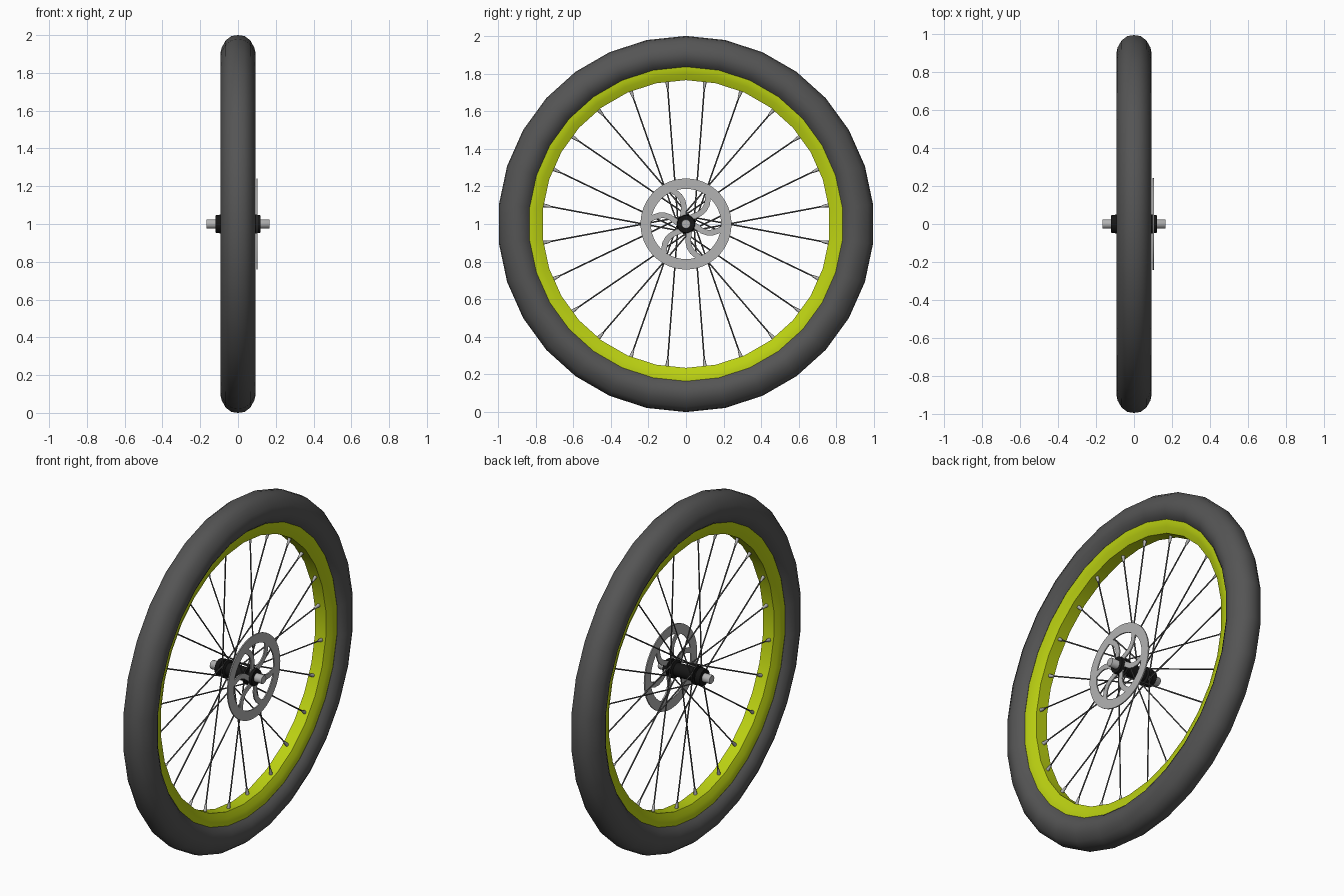
import bpy, bmesh
from math import sin, cos, pi, radians
from mathutils import Vector, Matrix

if "Cube" in bpy.data.objects:
    bpy.data.objects.remove(bpy.data.objects["Cube"])

HUB_Z = 1.0


def material(name, rgb):
    m = bpy.data.materials.new(name)
    m.diffuse_color = (*rgb, 1)
    m.use_nodes = True
    m.node_tree.nodes["Principled BSDF"].inputs["Base Color"].default_value = m.diffuse_color
    return m


rubber = material("rubber", (0.09, 0.09, 0.09))
lime = material("lime", (0.50, 0.64, 0.006))
black = material("black", (0.008, 0.008, 0.008))
steel = material("dark_steel", (0.10, 0.10, 0.10))
silver = material("silver", (0.45, 0.45, 0.45))


def polar(x, r, a):
    return Vector((x, r * cos(a), HUB_Z + r * sin(a)))


def finish(bm, name, mat, smooth=None):
    bmesh.ops.remove_doubles(bm, verts=bm.verts, dist=1e-5)
    bmesh.ops.recalc_face_normals(bm, faces=bm.faces)
    me = bpy.data.meshes.new(name)
    bm.to_mesh(me)
    bm.free()
    me.materials.append(mat)
    ob = bpy.data.objects.new(name, me)
    bpy.context.collection.objects.link(ob)
    if smooth:
        bpy.ops.object.select_all(action='DESELECT')
        ob.select_set(True)
        bpy.context.view_layer.objects.active = ob
        bpy.ops.object.shade_smooth_by_angle(angle=radians(smooth))
    return ob


def lathe(name, profile, n, mat, smooth=35):
    """Revolve a closed (x, radius) profile about the wheel axis."""
    bm = bmesh.new()
    rings = [[bm.verts.new(polar(x, r, pi / 2 + 2 * pi * i / n)) for x, r in profile]
             for i in range(n)]
    m = len(profile)
    for i in range(n):
        a, b = rings[i], rings[(i + 1) % n]
        for j in range(m):
            k = (j + 1) % m
            if profile[j][1] == 0 and profile[k][1] == 0:
                continue
            bm.faces.new((a[j], a[k], b[k], b[j]))
    return finish(bm, name, mat, smooth)


def mirrored(half):
    return half + [(-x, r) for x, r in reversed(half) if x > 0]


def rod(bm, p, q, r1, r2, sides):
    d = q - p
    mat = Matrix.Translation((p + q) / 2) @ d.to_track_quat('Z', 'Y').to_matrix().to_4x4()
    bmesh.ops.create_cone(bm, cap_ends=True, segments=sides, radius1=r1, radius2=r2,
                          depth=d.length, matrix=mat)


# Tyre and rim
lathe("tyre", mirrored([(0.0, 1.0), (0.035, 0.995), (0.065, 0.972), (0.086, 0.935), (0.093, 0.905),
                        (0.088, 0.875), (0.073, 0.85), (0.058, 0.836), (0.05, 0.842)]),
      30, rubber, 60)
lathe("rim", mirrored([(0.056, 0.845), (0.056, 0.822), (0.05, 0.797), (0.035, 0.765)]), 30, lime)

# Hub shell with spoke flanges and end caps, plus axle
lathe("hub", [(-0.12, 0), (-0.12, 0.046), (-0.09, 0.05), (-0.086, 0.036), (-0.078, 0.036),
              (-0.076, 0.052), (-0.064, 0.052), (-0.058, 0.038), (0.058, 0.038), (0.064, 0.052),
              (0.076, 0.052), (0.078, 0.036), (0.086, 0.036), (0.09, 0.05), (0.12, 0.046),
              (0.12, 0)], 24, black)
lathe("axle", [(-0.167, 0), (-0.167, 0.023), (-0.164, 0.025), (0.164, 0.025), (0.167, 0.023),
               (0.167, 0)], 20, silver)

# Spokes and their nipples: alternating flange sides, crossed in pairs
spokes, nipples = bmesh.new(), bmesh.new()
for k in range(24):
    a = radians(7.5 + 15 * k)
    side = 1 if k % 2 else -1
    turn = radians(60) * (1 if (k // 2) % 2 else -1)
    start = polar(side * 0.07, 0.047, a + turn)
    end = polar(side * 0.008, 0.768, a)
    d = (start - end).normalized()
    rod(spokes, start, end, 0.004, 0.004, 6)
    rod(nipples, end, end + d * 0.042, 0.011, 0.006, 8)
finish(spokes, "spokes", steel, 65)
finish(nipples, "spoke_nipples", silver, 50)

# Brake disc: outer ring and six curved arms
X0, X1 = 0.097, 0.104
lathe("brake_disc_ring", [(X0, 0.187), (X1, 0.187), (X1, 0.242), (X0, 0.242)], 48, silver)
path = [Vector(p) for p in ((0.035, 0.0), (0.06, -0.018), (0.085, -0.036), (0.115, -0.046),
                            (0.145, -0.045), (0.17, -0.036), (0.195, -0.024))]
arms = bmesh.new()
for k in range(6):
    turn = Matrix.Rotation(radians(60 * k), 2)
    rows = []
    for i, p in enumerate(path):
        t = (path[min(i + 1, len(path) - 1)] - path[max(i - 1, 0)]).normalized()
        w = Vector((-t.y, t.x)) * 0.015
        l, r = turn @ (p + w), turn @ (p - w)
        rows.append([arms.verts.new((x, q.x, HUB_Z + q.y))
                     for x, q in ((X0, l), (X1, l), (X1, r), (X0, r))])
    for a, b in zip(rows, rows[1:]):
        for j in range(4):
            arms.faces.new((a[j], a[(j + 1) % 4], b[(j + 1) % 4], b[j]))
    arms.faces.new(rows[0])
    arms.faces.new(rows[-1])
finish(arms, "brake_disc_arms", silver, 35)
